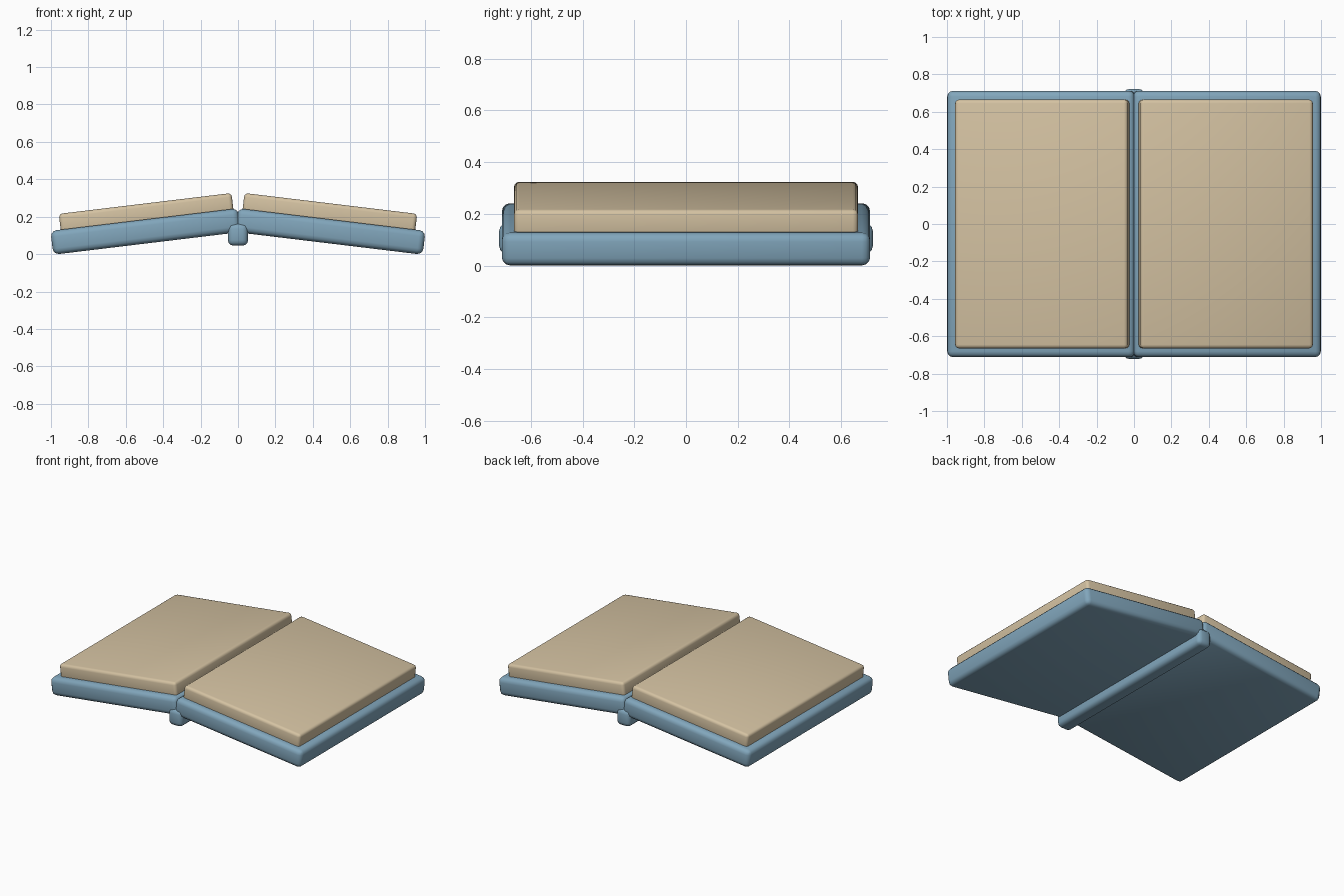
import bpy, bmesh
from mathutils import Matrix, Vector

if "Cube" in bpy.data.objects:
    bpy.data.objects.remove(bpy.data.objects["Cube"])

TILT = 0.12          # slope of each half, radians
HINGE_Z = 0.245      # height of the inner top edge


def material(name, rgb):
    m = bpy.data.materials.new(name)
    m.diffuse_color = (*rgb, 1)
    m.use_nodes = True
    m.node_tree.nodes["Principled BSDF"].inputs["Base Color"].default_value = m.diffuse_color
    return m


blue = material("dusty blue", (0.22, 0.38, 0.50))
cream = material("cream paper", (0.66, 0.54, 0.36))


def rounded_box(name, lo, hi, radius, mat, matrix=Matrix()):
    """Box between two corners with rounded edges, then placed by matrix."""
    lo, hi = Vector(lo), Vector(hi)
    bm = bmesh.new()
    bmesh.ops.create_cube(bm, size=1)
    bmesh.ops.scale(bm, vec=hi - lo, verts=bm.verts)
    bmesh.ops.translate(bm, vec=(lo + hi) / 2, verts=bm.verts)
    bmesh.ops.bevel(bm, geom=bm.edges[:], offset=radius, segments=3,
                    profile=0.5, affect='EDGES')
    bm.transform(matrix)
    mesh = bpy.data.meshes.new(name)
    bm.to_mesh(mesh)
    bm.free()
    mesh.materials.append(mat)
    obj = bpy.data.objects.new(name, mesh)
    bpy.context.collection.objects.link(obj)
    bpy.context.view_layer.objects.active = obj
    obj.select_set(True)
    bpy.ops.object.shade_smooth_by_angle(angle=0.6)
    obj.select_set(False)


# Two sloping halves, each a cover board with a page block on top
for side, s in (("left", -1), ("right", 1)):
    place = Matrix.Translation((0, 0, HINGE_Z)) @ Matrix.Rotation(s * TILT, 4, 'Y')

    def half(name, u0, u1, y, z0, z1, radius, mat):
        x0, x1 = sorted((s * u0, s * u1))
        rounded_box(f"{side}_{name}", (x0, -y, z0), (x1, y, z1), radius, mat, place)

    half("cover", 0.0, 1.01, 0.712, -0.128, 0.0, 0.032, blue)
    half("pages", 0.025, 0.955, 0.665, -0.03, 0.085, 0.02, cream)

# Spine under the joint
rounded_box("spine", (-0.054, -0.722, 0.045), (0.054, 0.722, 0.165), 0.03, blue)
